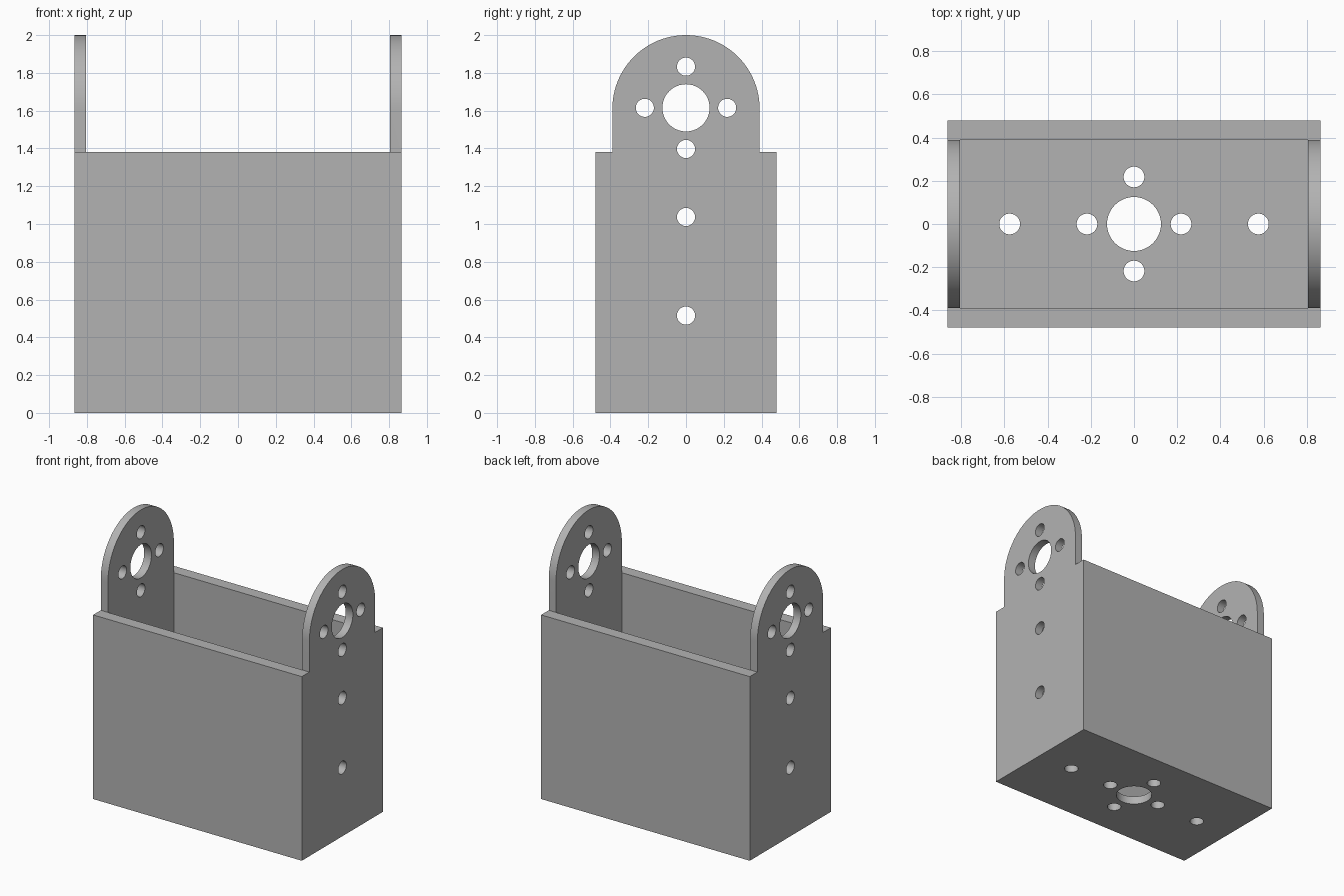
import bpy, bmesh, math
from mathutils import Matrix, Vector

if "Cube" in bpy.data.objects:
    bpy.data.objects.remove(bpy.data.objects["Cube"], do_unlink=True)

HALF_X, HALF_Y = 0.865, 0.48        # outer half sizes
IN_X, IN_Y, FLOOR = 0.805, 0.39, 0.06
SHOULDER, ARC_Z = 1.38, 1.61        # wall height, centre of rounded ears
BIG, SMALL, PITCH = 0.125, 0.048, 0.218

grey = bpy.data.materials.new("grey metal")
grey.use_nodes = True
COLOUR = (0.45, 0.45, 0.45, 1)
grey.diffuse_color = COLOUR
grey.node_tree.nodes["Principled BSDF"].inputs["Base Color"].default_value = COLOUR


def make_object(name, bm):
    bmesh.ops.recalc_face_normals(bm, faces=bm.faces)
    mesh = bpy.data.meshes.new(name)
    bm.to_mesh(mesh)
    bm.free()
    mesh.materials.append(grey)
    obj = bpy.data.objects.new(name, mesh)
    bpy.context.collection.objects.link(obj)
    return obj


def add_box(bm, half_x, half_y, z0, z1):
    m = Matrix.Translation((0, 0, (z0 + z1) / 2)) @ Matrix.Diagonal((2 * half_x, 2 * half_y, z1 - z0, 1))
    bmesh.ops.create_cube(bm, size=1, matrix=m)


def add_hole(bm, centre, radius, depth, rotation=Matrix()):
    bmesh.ops.create_cone(bm, cap_ends=True, segments=48, radius1=radius, radius2=radius,
                          depth=depth, matrix=Matrix.Translation(centre) @ rotation)


def cut(target, name, bm):
    cutter = make_object(name, bm)
    cutter.hide_render = True
    mod = target.modifiers.new(name, "BOOLEAN")
    mod.operation, mod.solver, mod.object = "DIFFERENCE", "EXACT", cutter
    bpy.context.view_layer.objects.active = target
    bpy.ops.object.modifier_apply(modifier=mod.name)
    bpy.data.objects.remove(cutter, do_unlink=True)


# Bracket blank: shouldered, round-topped outline extruded along x
arc = [(IN_Y * math.cos(a), ARC_Z + IN_Y * math.sin(a))
       for a in (math.pi * i / 48 for i in range(49))]
outline = [(-HALF_Y, 0), (HALF_Y, 0), (HALF_Y, SHOULDER), (IN_Y, SHOULDER),
           *arc, (-IN_Y, SHOULDER), (-HALF_Y, SHOULDER)]
bm = bmesh.new()
face = bm.faces.new([bm.verts.new((-HALF_X, y, z)) for y, z in outline])
ext = bmesh.ops.extrude_face_region(bm, geom=[face])
bmesh.ops.translate(bm, vec=Vector((2 * HALF_X, 0, 0)),
                    verts=[v for v in ext["geom"] if isinstance(v, bmesh.types.BMVert)])
bracket = make_object("servo_bracket", bm)

# Gap between the two ears, above the long walls
bm = bmesh.new()
add_box(bm, IN_X, 0.6, SHOULDER, 2.2)
cut(bracket, "ear_gap", bm)

# Inner cavity
bm = bmesh.new()
add_box(bm, IN_X, IN_Y, FLOOR, 1.6)
cut(bracket, "cavity", bm)

# Hole pattern through both ears and through the floor
bm = bmesh.new()
along_x = Matrix.Rotation(math.pi / 2, 4, "Y")
add_hole(bm, (0, 0, ARC_Z + 0.005), BIG, 2, along_x)
add_hole(bm, (0, 0, 0), BIG, 0.3)
for dx, dy in ((1, 0), (-1, 0), (0, 1), (0, -1)):
    add_hole(bm, (0, dx * PITCH, ARC_Z + 0.005 + dy * PITCH), SMALL, 2, along_x)
    add_hole(bm, (dx * PITCH, dy * PITCH, 0), SMALL, 0.3)
for z in (0.515, 1.037):
    add_hole(bm, (0, 0, z), SMALL, 2, along_x)
for x in (-0.576, 0.576):
    add_hole(bm, (x, 0, 0), SMALL, 0.3)
cut(bracket, "holes", bm)

# Smooth the round surfaces, keep hard edges
bpy.ops.object.select_all(action="DESELECT")
bracket.select_set(True)
bpy.context.view_layer.objects.active = bracket
bpy.ops.object.shade_smooth_by_angle(angle=math.radians(30))
